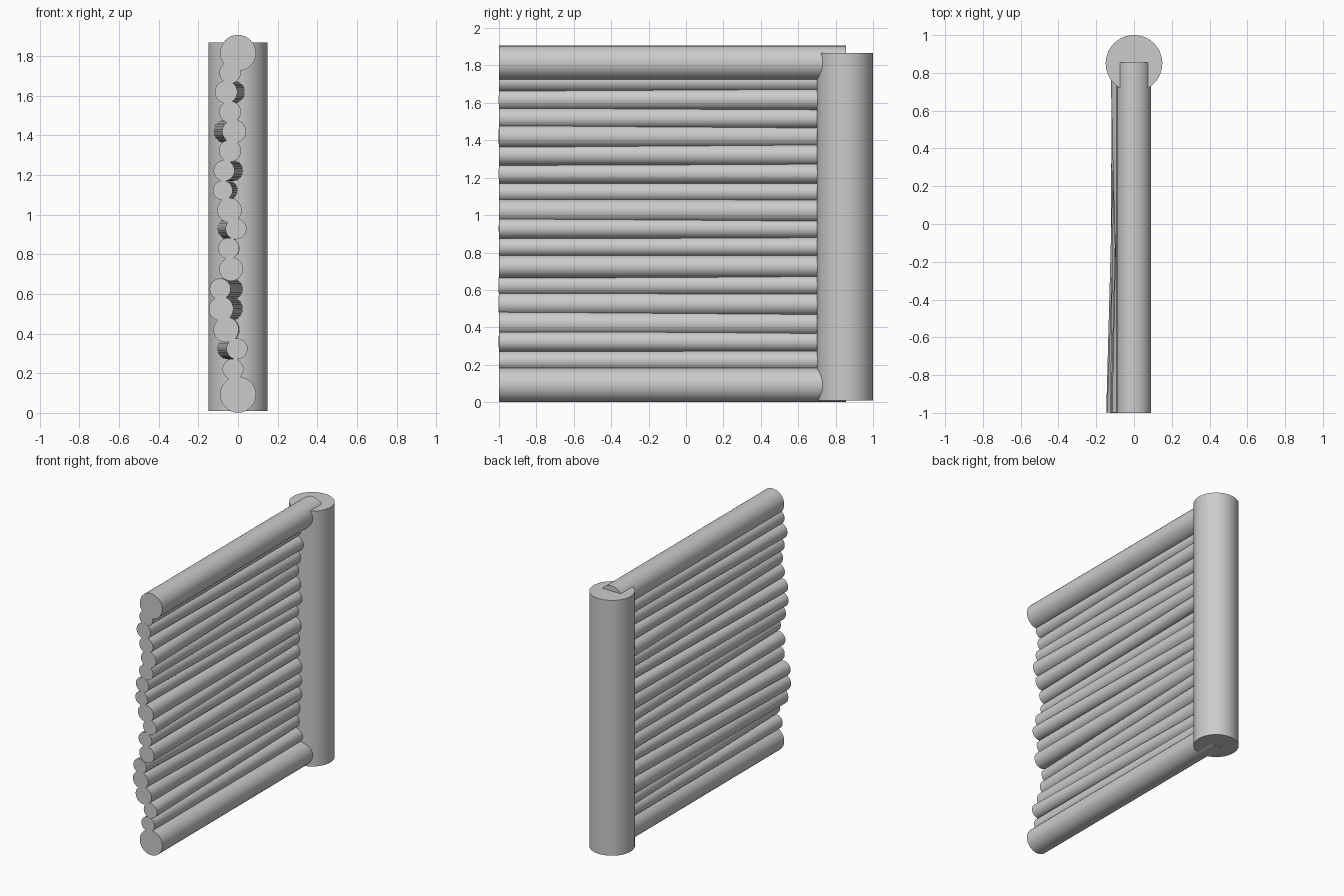
import bpy
import math
from mathutils import Vector


def log(name, start, end, radius, sides=32):
    """Round log running between two points."""
    a, b = Vector(start), Vector(end)
    bpy.ops.mesh.primitive_cylinder_add(vertices=sides, radius=radius, depth=(b - a).length,
                                        location=(a + b) / 2)
    ob = bpy.context.object
    ob.name = name
    ob.rotation_euler = (b - a).to_track_quat('Z', 'Y').to_euler()
    bpy.ops.object.shade_smooth_by_angle(angle=math.radians(40))
    return ob


FRONT, BACK = -1.0, 0.855

# Upright post at the rear end
log("post", (0, 0.85, 0.01), (0, 0.85, 1.868), 0.15, 48)

# Thick top and bottom rails
for name, z in (("bottom_rail", 0.092), ("top_rail", 1.815)):
    log(name, (0, FRONT, z), (0, BACK, z), 0.091)

# Thin infill logs, slightly skewed: front x, back x, height, radius
infill = [
    (-0.025, -0.025, 0.22, 0.053), (-0.005, -0.053, 0.323, 0.053),
    (-0.06, -0.055, 0.42, 0.064), (-0.085, -0.035, 0.525, 0.062),
    (-0.09, -0.025, 0.625, 0.053), (-0.035, -0.035, 0.725, 0.06),
    (-0.047, -0.045, 0.83, 0.053), (-0.01, -0.052, 0.928, 0.053),
    (-0.043, -0.043, 1.022, 0.062), (-0.077, -0.05, 1.122, 0.05),
    (-0.07, -0.025, 1.222, 0.053), (-0.04, -0.04, 1.322, 0.056),
    (-0.02, -0.065, 1.42, 0.06), (-0.04, -0.04, 1.518, 0.055),
    (-0.06, -0.02, 1.618, 0.057), (-0.04, -0.04, 1.715, 0.054),
]
for i, (xf, xb, z, r) in enumerate(infill, 1):
    log(f"infill_log_{i:02d}", (xf, FRONT, z), (xb, BACK, z), r)
